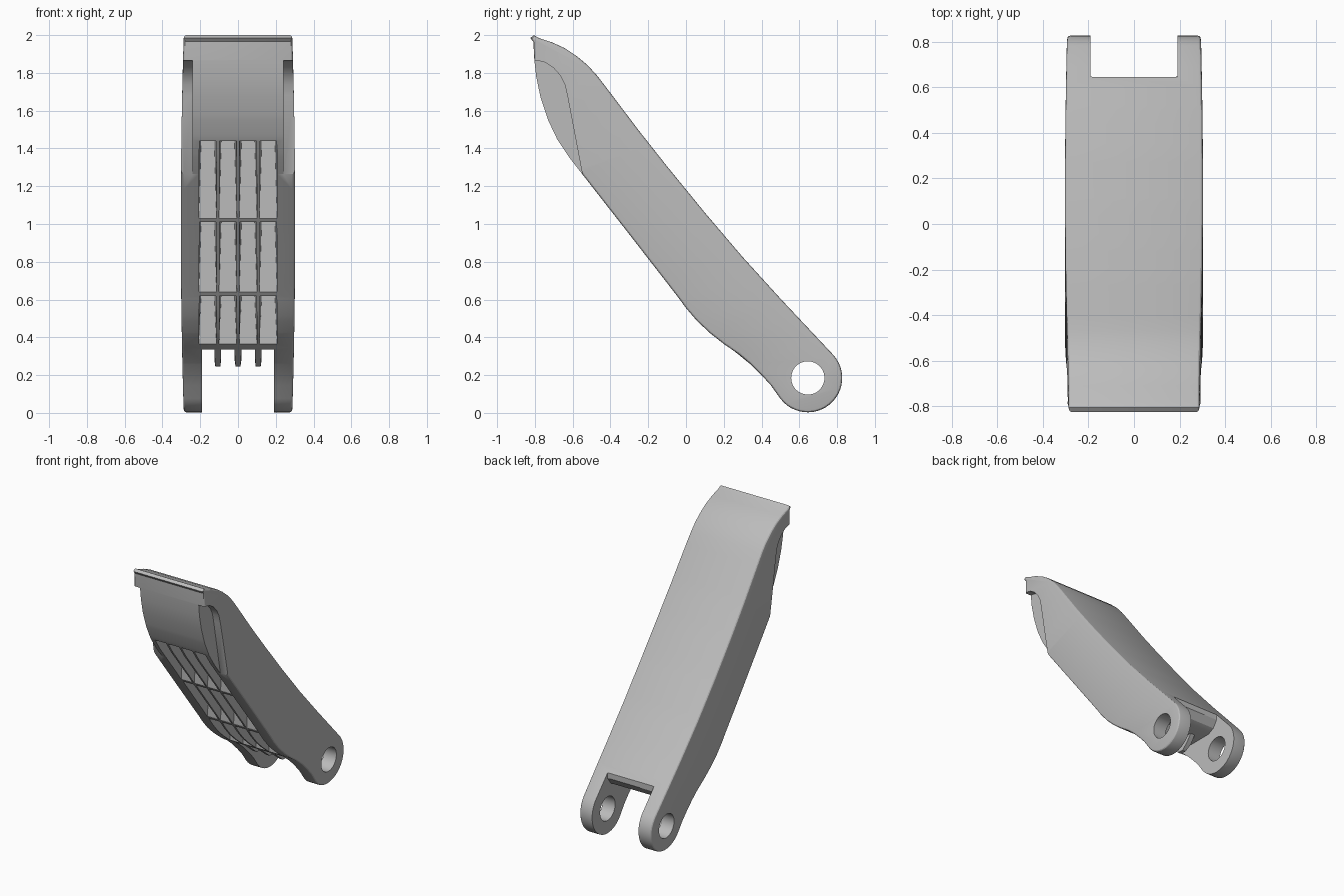
import bpy, bmesh, math
from mathutils import Vector

cube = bpy.data.objects.get("Cube")
if cube:
    bpy.data.objects.remove(cube, do_unlink=True)

grey = bpy.data.materials.new("satin_grey")
grey.use_nodes = True
grey.diffuse_color = (0.5, 0.5, 0.5, 1)
grey.node_tree.nodes["Principled BSDF"].inputs["Base Color"].default_value = (0.5, 0.5, 0.5, 1)

PIN_Y, PIN_Z = 0.645, 0.185


def add_prism(bm, profile, x0, x1):
    """Extrude a (y, z) outline from x0 to x1."""
    a = [bm.verts.new((x0, y, z)) for y, z in profile]
    b = [bm.verts.new((x1, y, z)) for y, z in profile]
    n = len(a)
    caps = [bm.faces.new(a), bm.faces.new(b[::-1])]
    for i in range(n):
        j = (i + 1) % n
        bm.faces.new((a[j], a[i], b[i], b[j]))
    return a, b, caps


def finish(name, bm):
    bmesh.ops.recalc_face_normals(bm, faces=bm.faces)
    mesh = bpy.data.meshes.new(name)
    bm.to_mesh(mesh)
    bm.free()
    mesh.materials.append(grey)
    obj = bpy.data.objects.new(name, mesh)
    bpy.context.collection.objects.link(obj)
    return obj


def select(obj):
    bpy.ops.object.select_all(action="DESELECT")
    obj.select_set(True)
    bpy.context.view_layer.objects.active = obj


def cut(target, cutter):
    cutter.hide_render = True
    select(target)
    mod = target.modifiers.new("cut", "BOOLEAN")
    mod.operation = "DIFFERENCE"
    mod.solver = "EXACT"
    mod.object = cutter
    bpy.ops.object.modifier_apply(modifier=mod.name)
    bpy.data.objects.remove(cutter, do_unlink=True)


def arc(cy, cz, r, start, end, steps):
    angles = [math.radians(start + (end - start) * i / steps) for i in range(steps + 1)]
    return [(cy + r * math.cos(t), cz + r * math.sin(t)) for t in angles]


# Lever body: side outline, back edge downwards, pin eye, front edge upwards
outline = [(-0.825, 1.985), (-0.805, 2.0), (-0.78, 1.985), (-0.71, 1.962), (-0.64, 1.93),
           (-0.58, 1.89), (-0.52, 1.84), (-0.47, 1.785), (-0.42, 1.72), (-0.25, 1.495),
           (-0.1, 1.305), (0.1, 1.06), (0.3, 0.825), (0.5, 0.605)]
outline += arc(PIN_Y, PIN_Z, 0.182, 41, -143, 24)
outline += [(0.45, 0.145), (0.4, 0.2), (0.34, 0.26), (0.28, 0.31), (0.2, 0.365), (0.13, 0.42),
            (0.06, 0.485), (0.0, 0.555), (-0.04, 0.61), (-0.3, 0.945), (-0.55, 1.265),
            (-0.62, 1.355), (-0.68, 1.445), (-0.73, 1.55), (-0.77, 1.67), (-0.793, 1.78),
            (-0.803, 1.87), (-0.808, 1.965)]
bm = bmesh.new()
_, _, caps = add_prism(bm, outline, -0.3, 0.3)
bmesh.ops.recalc_face_normals(bm, faces=bm.faces)
rim = list({e for f in caps for e in f.edges})
bmesh.ops.bevel(bm, geom=rim, offset=0.018, segments=3, profile=0.5, affect="EDGES",
                clamp_overlap=True)

# Gentle swelling of the sides towards the middle
for i in range(1, 16):
    bmesh.ops.bisect_plane(bm, geom=bm.verts[:] + bm.edges[:] + bm.faces[:],
                           plane_co=(0, 0, i * 0.125), plane_no=Vector((0, -0.4, 1)))
for v in bm.verts:
    swell = math.sin(math.pi * min(max(v.co.z / 2, 0), 1)) ** 0.8
    v.co.x *= 0.955 + 0.055 * swell
body = finish("lever_body", bm)

# Corner recesses below the lip on both sides
recess = [(-0.95, 1.865), (-0.785, 1.865), (-0.745, 1.855), (-0.7, 1.825), (-0.665, 1.785),
          (-0.642, 1.74), (-0.628, 1.68), (-0.548, 1.26), (-0.6, 1.2), (-0.95, 1.4)]
bm = bmesh.new()
for x0, x1 in ((-0.4, -0.24), (0.24, 0.4)):
    add_prism(bm, recess, x0, x1)
cut(body, finish("recess_cutter", bm))

# Fork slot between the arms, with rounded inner corners
slot = [(0.645, 0.8), (1.0, 0.8), (1.0, -0.1), (0.2, -0.1), (0.235, 0.335),
        (0.56, 0.335), (0.61, 0.36), (0.645, 0.41)]
bm = bmesh.new()
a, b, caps = add_prism(bm, slot, -0.19, 0.19)
bmesh.ops.recalc_face_normals(bm, faces=bm.faces)
corners = [e for e in bm.edges if all(abs(v.co.y - 0.645) < 0.001 for v in e.verts)
           and abs(e.verts[0].co.x - e.verts[1].co.x) < 0.001]
bmesh.ops.bevel(bm, geom=corners, offset=0.02, segments=4, profile=0.5, affect="EDGES")
cut(body, finish("slot_cutter", bm))

# Pin holes
bm = bmesh.new()
add_prism(bm, arc(PIN_Y, PIN_Z, 0.088, 0, 352.5, 47), -0.5, 0.5)
cut(body, finish("pin_hole_cutter", bm))

# Stepped pockets on the front, tapered so that ribs thicken with depth
rows = [(0.36, 0.62, 0.2, -0.04), (0.64, 1.01, -0.06, -0.35), (1.03, 1.44, -0.365, -0.68)]
bm = bmesh.new()
for low, high, deep, shallow in rows:
    for col in range(4):
        centre = (col - 1.5) * 0.107
        side = [(deep, high), (deep, low), (deep - 0.06, low - 0.002), (shallow - 0.08, high)]
        left, right, _ = add_prism(bm, side, centre - 0.047, centre + 0.047)
        left[0].co.x += 0.012
        right[0].co.x -= 0.012
cut(body, finish("pocket_cutter", bm))

# Rib ends hanging below the deck
fin = [(0.2, 0.37), (0.27, 0.315), (0.35, 0.25), (0.4, 0.245), (0.45, 0.28), (0.5, 0.345),
       (0.48, 0.37)]
parts = [body]
for name, x in (("right_rib_end", -0.107), ("middle_rib_end", 0), ("left_rib_end", 0.107)):
    bm = bmesh.new()
    left, right, _ = add_prism(bm, fin, x - 0.018, x + 0.018)
    for v in left[2:4]:
        v.co.x += 0.005
    for v in right[2:4]:
        v.co.x -= 0.005
    parts.append(finish(name, bm))

for part in parts:
    select(part)
    bpy.ops.object.shade_smooth_by_angle(angle=math.radians(28))
